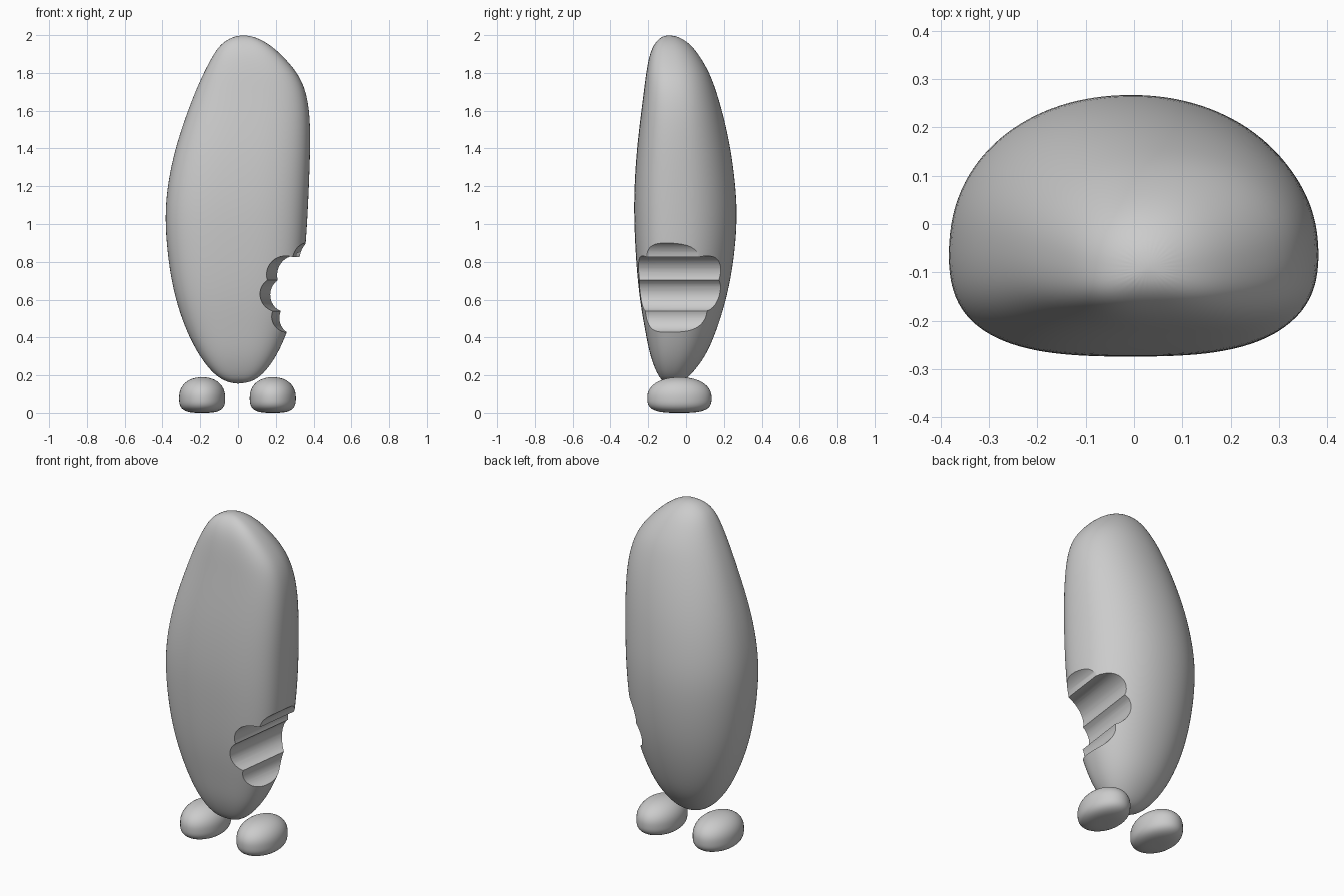
import bpy, bmesh, math
from mathutils import Vector

if "Cube" in bpy.data.objects:
    bpy.data.objects.remove(bpy.data.objects["Cube"])


def make_object(name, bm):
    bmesh.ops.recalc_face_normals(bm, faces=bm.faces)
    mesh = bpy.data.meshes.new(name)
    bm.to_mesh(mesh)
    bm.free()
    ob = bpy.data.objects.new(name, mesh)
    bpy.context.collection.objects.link(ob)
    return ob


def activate(ob):
    bpy.ops.object.select_all(action='DESELECT')
    ob.select_set(True)
    bpy.context.view_layer.objects.active = ob


def smooth(ob, angle):
    activate(ob)
    bpy.ops.object.shade_smooth_by_angle(angle=math.radians(angle))


def power(v, e):
    return math.copysign(abs(v) ** e, v)


# Body: sections of z, left x, right x, front y, back y, y of widest point
SECTIONS = [
    (0.165, -0.06, 0.07, -0.12, -0.02, -0.07),
    (0.20, -0.125, 0.13, -0.15, 0.025, -0.07),
    (0.30, -0.205, 0.205, -0.19, 0.105, -0.06),
    (0.43, -0.272, 0.262, -0.215, 0.16, -0.05),
    (0.57, -0.322, 0.31, -0.24, 0.205, -0.05),
    (0.72, -0.357, 0.342, -0.258, 0.24, -0.05),
    (0.90, -0.38, 0.36, -0.27, 0.264, -0.05),
    (1.07, -0.387, 0.37, -0.276, 0.272, -0.05),
    (1.23, -0.37, 0.377, -0.272, 0.26, -0.05),
    (1.40, -0.333, 0.383, -0.26, 0.237, -0.05),
    (1.57, -0.277, 0.382, -0.24, 0.20, -0.05),
    (1.70, -0.227, 0.362, -0.223, 0.162, -0.06),
    (1.80, -0.182, 0.318, -0.211, 0.126, -0.07),
    (1.90, -0.13, 0.228, -0.193, 0.067, -0.08),
    (1.96, -0.085, 0.155, -0.165, 0.015, -0.09),
    (1.992, -0.025, 0.085, -0.13, -0.04, -0.09),
]
SIDES = 32
bm = bmesh.new()
rings = []
for z, x0, x1, y0, y1, yc in SECTIONS:
    ring = []
    for i in range(SIDES):
        a = 2 * math.pi * i / SIDES
        c, s = math.cos(a), math.sin(a)
        n = 3.0 if s < 0 else 2.1          # flatter front, rounder back
        r = (abs(c) ** n + abs(s) ** n) ** (-1 / n)
        depth = yc - y0 if s < 0 else y1 - yc
        ring.append(bm.verts.new(((x0 + x1) / 2 + r * c * (x1 - x0) / 2,
                                  yc + r * s * depth, z)))
    rings.append(ring)
for lo, hi in zip(rings, rings[1:]):
    for i in range(SIDES):
        j = (i + 1) % SIDES
        bm.faces.new((lo[i], lo[j], hi[j], hi[i]))
for ring, tip in ((rings[0], (0, -0.07, 0.155)), (rings[-1], (0.03, -0.09, 2.0))):
    pole = bm.verts.new(tip)
    for i in range(SIDES):
        bm.faces.new((ring[i], ring[(i + 1) % SIDES], pole))
body = make_object("body", bm)
sub = body.modifiers.new("round", 'SUBSURF')
sub.levels = sub.render_levels = 2

# Bite: scalloped profile, swept front to back with a slight slant
CUSPS = [(0.385, 0.912), (0.285, 0.825), (0.155, 0.703), (0.18, 0.54), (0.262, 0.425)]
DEPTHS = [0.025, 0.055, 0.052, 0.04]
profile = [(0.8, 0.912)]
for (p, q), sag in zip(zip(CUSPS, CUSPS[1:]), DEPTHS):
    p, q = Vector(p), Vector(q)
    half = (q - p) / 2
    h = half.length
    radius = (h * h + sag * sag) / (2 * sag)
    out = Vector((half.y, -half.x)).normalized()
    if out.x > 0:
        out = -out
    centre = (p + q) / 2 + out * (sag - radius)
    span = math.atan2(h, radius - sag)
    for k in range(15):
        t = span * (2 * k / 14 - 1)
        pt = centre + out * radius * math.cos(t) + half.normalized() * radius * math.sin(t)
        if k < 14:
            profile.append(tuple(pt))
profile += [CUSPS[-1], (0.8, 0.425)]

bm = bmesh.new()
ends = []
for y in (-0.5, 0.5):
    shift = 0.13 * (y + 0.25)
    ends.append([bm.verts.new((x + shift, y, z)) for x, z in profile])
bm.faces.new(ends[0])
bm.faces.new(ends[1])
for i in range(len(profile)):
    j = (i + 1) % len(profile)
    bm.faces.new((ends[0][i], ends[0][j], ends[1][j], ends[1][i]))
bite = make_object("bite_cutter", bm)
bite.hide_render = True
cut = body.modifiers.new("bite", 'BOOLEAN')
cut.operation = 'DIFFERENCE'
cut.solver = 'EXACT'
cut.object = bite
activate(body)
for name in ("round", "bite"):
    bpy.ops.object.modifier_apply(modifier=name)
bpy.data.objects.remove(bite)
smooth(body, 32)


# Feet: rounded pebbles with a flattened sole
def foot(name, x):
    bm = bmesh.new()
    bmesh.ops.create_uvsphere(bm, u_segments=40, v_segments=28, radius=1)
    for v in bm.verts:
        px, py, pz = v.co
        flat = math.hypot(px, py)
        n = 3.2 if pz < 0 else 2.2
        r = (flat ** n + abs(pz) ** n) ** (-1 / n)
        v.co = (x + 0.122 * r * px, -0.035 + 0.17 * r * py,
                0.082 + r * pz * (0.108 if pz > 0 else 0.082))
    smooth(make_object(name, bm), 60)


foot("left_foot", -0.19)
foot("right_foot", 0.184)
